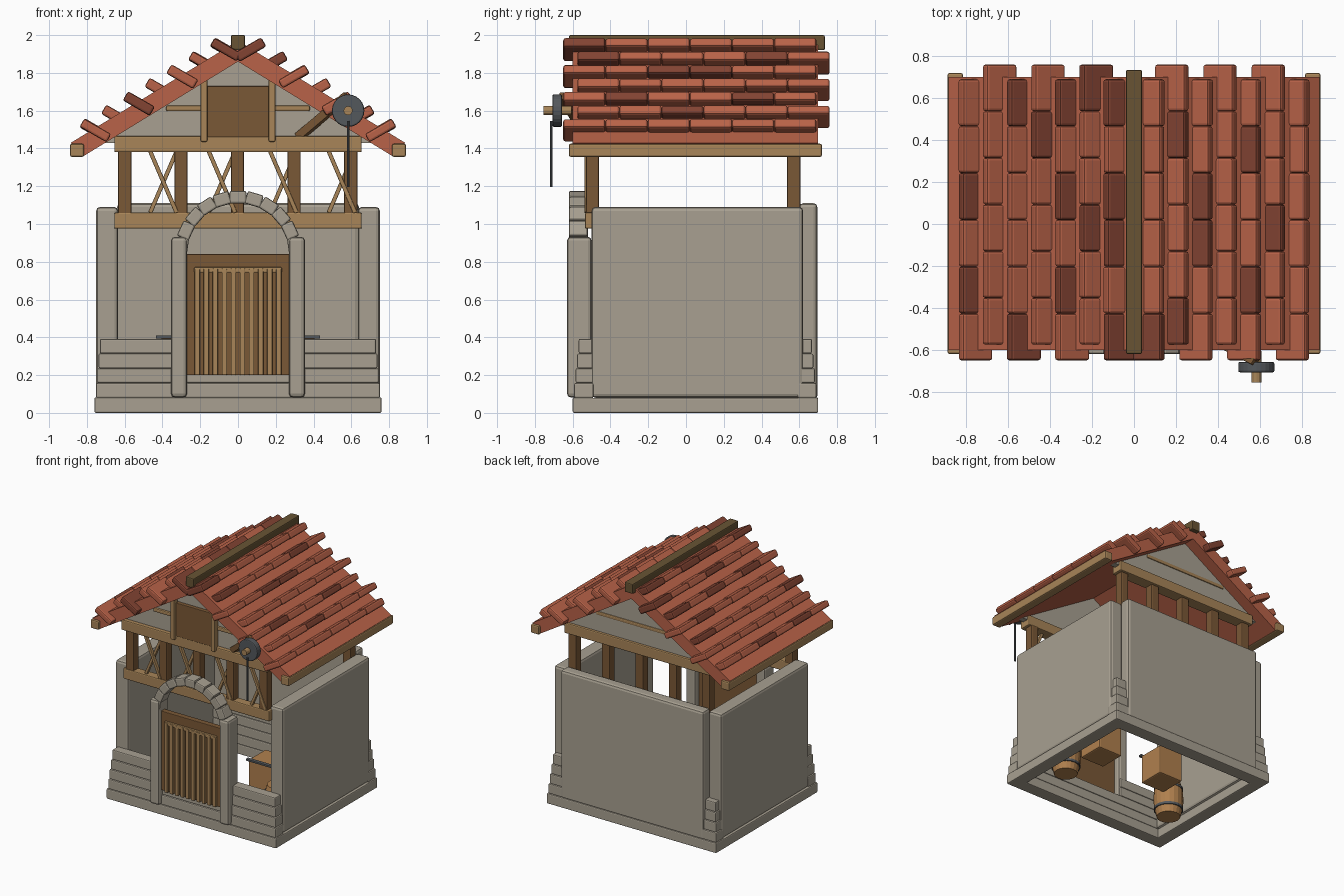
import bpy, bmesh, math, random
from mathutils import Vector, Matrix

if "Cube" in bpy.data.objects:
    bpy.data.objects.remove(bpy.data.objects["Cube"], do_unlink=True)
random.seed(4)


def material(name, rgb):
    lin = [(c / 255 / 12.92) if c < 11 else ((c / 255 + 0.055) / 1.055) ** 2.4 for c in rgb]
    m = bpy.data.materials.new(name)
    m.use_nodes = True
    m.diffuse_color = (*lin, 1)
    m.node_tree.nodes["Principled BSDF"].inputs["Base Color"].default_value = (*lin, 1)
    return m


stone = material("stone", (168, 160, 145))
tile_red = material("tile red", (184, 98, 72))
tile_dark = material("tile dark red", (130, 67, 50))
wood = material("light wood", (168, 133, 88))
wood_dark = material("dark wood", (122, 88, 54))
ridge_wood = material("olive wood", (104, 84, 52))
cask_wood = material("warm wood", (176, 128, 78))
metal = material("dark metal", (84, 88, 92))


def finish(name, bm, mat, bevel=0.0):
    bmesh.ops.recalc_face_normals(bm, faces=bm.faces)
    me = bpy.data.meshes.new(name)
    bm.to_mesh(me)
    bm.free()
    me.materials.append(mat)
    ob = bpy.data.objects.new(name, me)
    bpy.context.collection.objects.link(ob)
    if bevel:
        mod = ob.modifiers.new("Bevel", "BEVEL")
        mod.width = bevel
        mod.segments = 2
    return ob


def block(name, centre, size, mat, bevel=0.008, rot=None):
    bm = bmesh.new()
    bmesh.ops.create_cube(bm, size=1, matrix=Matrix.Diagonal((*size, 1)))
    ob = finish(name, bm, mat, bevel)
    ob.location = centre
    if rot:
        ob.rotation_euler = rot
    return ob


def box(name, x, y, z, mat, bevel=0.008):
    spans = (x, y, z)
    return block(name, [(a + b) / 2 for a, b in spans], [b - a for a, b in spans], mat, bevel)


def beam(name, a, b, width, depth, mat, bevel=0.004):
    a, b = Vector(a), Vector(b)
    ob = block(name, (a + b) / 2, (width, depth, (b - a).length), mat, bevel)
    ob.rotation_euler = (b - a).to_track_quat("Z", "Y").to_euler()
    return ob


def prism(name, outline, y0, y1, mat, bevel=0.0):
    bm = bmesh.new()
    face = bm.faces.new([bm.verts.new((x, y0, z)) for x, z in outline])
    out = bmesh.ops.extrude_face_region(bm, geom=[face])
    verts = [v for v in out["geom"] if isinstance(v, bmesh.types.BMVert)]
    bmesh.ops.translate(bm, verts=verts, vec=(0, y1 - y0, 0))
    return finish(name, bm, mat, bevel)


def cylinder(name, centre, radius, length, mat, axis="Z", sides=20, bevel=0.0):
    bm = bmesh.new()
    bmesh.ops.create_cone(bm, cap_ends=True, segments=sides, radius1=radius, radius2=radius, depth=length)
    ob = finish(name, bm, mat, bevel)
    ob.location = centre
    if axis == "Y":
        ob.rotation_euler.x = math.pi / 2
    return ob


def spin(name, profile, centre, mat, sides=20):
    bm = bmesh.new()
    verts = [bm.verts.new((r, 0, z)) for r, z in profile]
    edges = [bm.edges.new(pair) for pair in zip(verts, verts[1:])]
    bmesh.ops.spin(bm, geom=verts + edges, cent=(0, 0, 0), axis=(0, 0, 1),
                   angle=math.tau, steps=sides, use_duplicate=False)
    bmesh.ops.remove_doubles(bm, verts=bm.verts, dist=0.0005)
    ob = finish(name, bm, mat)
    ob.location = centre
    return ob


# Footing: an open rectangular ring
for side in (-1, 1):
    block("footing_side", (side * 0.705, 0.05, 0.04), (0.11, 1.3, 0.08), stone)
box("footing_front", (-0.76, 0.76), (-0.6, -0.49), (0, 0.082), stone)
box("footing_back", (-0.76, 0.76), (0.59, 0.7), (0, 0.082), stone)

# Tall walls
for side in (-1, 1):
    block("side_wall", (side * 0.693, 0.06, 0.585), (0.116, 1.12, 1.01), stone, 0.02)
box("back_wall", (-0.64, 0.64), (0.6, 0.695), (0.07, 1.11), stone, 0.02)

# Stepped courses, front and back
for i in range(4):
    z, half, inset = 0.08 + i * 0.078, 0.752 - i * 0.007, i * 0.008
    span = (z, z + 0.078)
    box("back_course", (-half, half), (0.59, 0.69 - inset), span, stone)
    if i < 2:
        box("front_course", (-half, half), (-0.592 + inset, -0.49), span, stone)
    else:
        box("front_course_left", (0.28, half), (-0.592 + inset, -0.49), span, stone)
        box("front_course_right", (-half, -0.28), (-0.592 + inset, -0.49), span, stone)

# Doorway: pillars, arch stones, door and slatted gate
for side in (-1, 1):
    block("door_pillar", (side * 0.312, -0.565, 0.507), (0.085, 0.13, 0.85), stone, 0.02)
stones = 11
for i in range(stones):
    a = math.pi * (i + 0.5) / stones
    pos = (0.302 * math.cos(a), -0.57, 0.84 + 0.302 * math.sin(a))
    block("arch_stone", pos, (0.068, 0.1, 0.088), stone, 0.01, (0, -a, 0))
box("door_panel", (-0.275, 0.275), (-0.596, -0.55), (0.2, 0.84), wood_dark, 0.004)
for i in range(10):
    x = -0.216 + i * 0.048
    box("gate_slat", (x - 0.014, x + 0.014), (-0.618, -0.594), (0.2, 0.765), wood, 0.005)
box("gate_top_rail", (-0.232, 0.232), (-0.614, -0.594), (0.742, 0.772), wood, 0.006)

# Timber frame, front and back
box("front_sill_beam", (-0.655, 0.655), (-0.535, -0.465), (0.975, 1.06), wood)
for x in (-0.6, -0.302, -0.003, 0.297, 0.597):
    box("front_post", (x - 0.035, x + 0.035), (-0.53, -0.46), (1.05, 1.39), wood_dark)
    box("back_post", (x - 0.035, x + 0.035), (0.535, 0.605), (0.98, 1.39), wood_dark)
for x in (-0.395, -0.085, 0.24, 0.55):
    for s in (-1, 1):
        y = -0.515 + s * 0.008
        beam("cross_brace", (x - s * 0.07, y, 1.06), (x + s * 0.07, y, 1.385), 0.028, 0.022, wood)
for name, y in (("front", -0.51), ("back", 0.575)):
    box(name + "_tie_beam", (-0.655, 0.655), (y - 0.05, y + 0.05), (1.38, 1.465), wood)
    prism(name + "_gable", [(-0.73, 1.43), (0.73, 1.43), (0, 1.88)], y - 0.02, y + 0.03, stone)
    out = -1 if y < 0 else 1
    block(name + "_collar_beam", (0, y + out * 0.022, 1.612), (0.76, 0.03, 0.03), wood)

# Gable hatch
box("hatch_panel", (-0.17, 0.17), (-0.56, -0.52), (1.46, 1.73), wood_dark, 0.004)
for side in (-1, 1):
    block("hatch_post", (side * 0.18, -0.56, 1.6), (0.036, 0.05, 0.33), wood)

# Roof: slabs, ridge and eave beams
for side in (-1, 1):
    outline = [(0, 1.97), (side * 0.885, 1.43), (side * 0.825, 1.355), (0, 1.86)]
    prism("roof_slab", outline, -0.6, 0.7, tile_red)
    block("eave_beam", (side * 0.852, 0.05, 1.39), (0.074, 1.34, 0.07), wood, 0.01)
box("ridge_beam", (-0.038, 0.038), (-0.62, 0.735), (1.92, 2.0), ridge_wood)

# Roof tiles: tilted courses, alternately shifted along the ridge
tiles = 6
for side in (-1, 1):
    for row in range(7):
        x = 0.065 + row * 0.115
        z = 1.923 - row * 0.0713
        start, end = (-0.65, 0.69) if row % 2 == 0 else (-0.575, 0.76)
        step = (end - start) / tiles
        for i in range(tiles):
            mat = tile_dark if random.random() < 0.25 else tile_red
            thick = random.choice((0.05, 0.056))
            block("roof_tile", (side * x, start + (i + 0.5) * step, z),
                  (0.165, step, thick), mat, 0.012, (0, -side * math.radians(30), 0))

# Hoist: brace, wheel, axle and rope
beam("hoist_brace", (0.32, -0.52, 1.46), (0.58, -0.655, 1.68), 0.045, 0.045, wood_dark)
cylinder("hoist_wheel", (0.583, -0.682, 1.6), 0.086, 0.05, metal, "Y", 24, 0.008)
cylinder("hoist_axle", (0.583, -0.68, 1.6), 0.024, 0.15, wood, "Y", 12)
cylinder("hoist_rope", (0.583, -0.713, 1.37), 0.007, 0.35, metal, "Z", 8)

# Stored goods inside: crates and casks
for side in (-1, 1):
    block("crate", (side * 0.3, -0.03, 0.275), (0.22, 0.22, 0.24), cask_wood, 0.01)
    block("crate_lid_bar", (side * 0.31, -0.15, 0.402), (0.25, 0.03, 0.016), metal, 0.003)
    profile = [(0, 0), (0.09, 0), (0.11, 0.08), (0.115, 0.15), (0.11, 0.22), (0.09, 0.3), (0, 0.3)]
    spin("cask", profile, (side * 0.51, -0.2, 0.005), cask_wood)
    for z in (0.07, 0.24):
        cylinder("cask_hoop", (side * 0.51, -0.2, z), 0.112, 0.02, metal)
